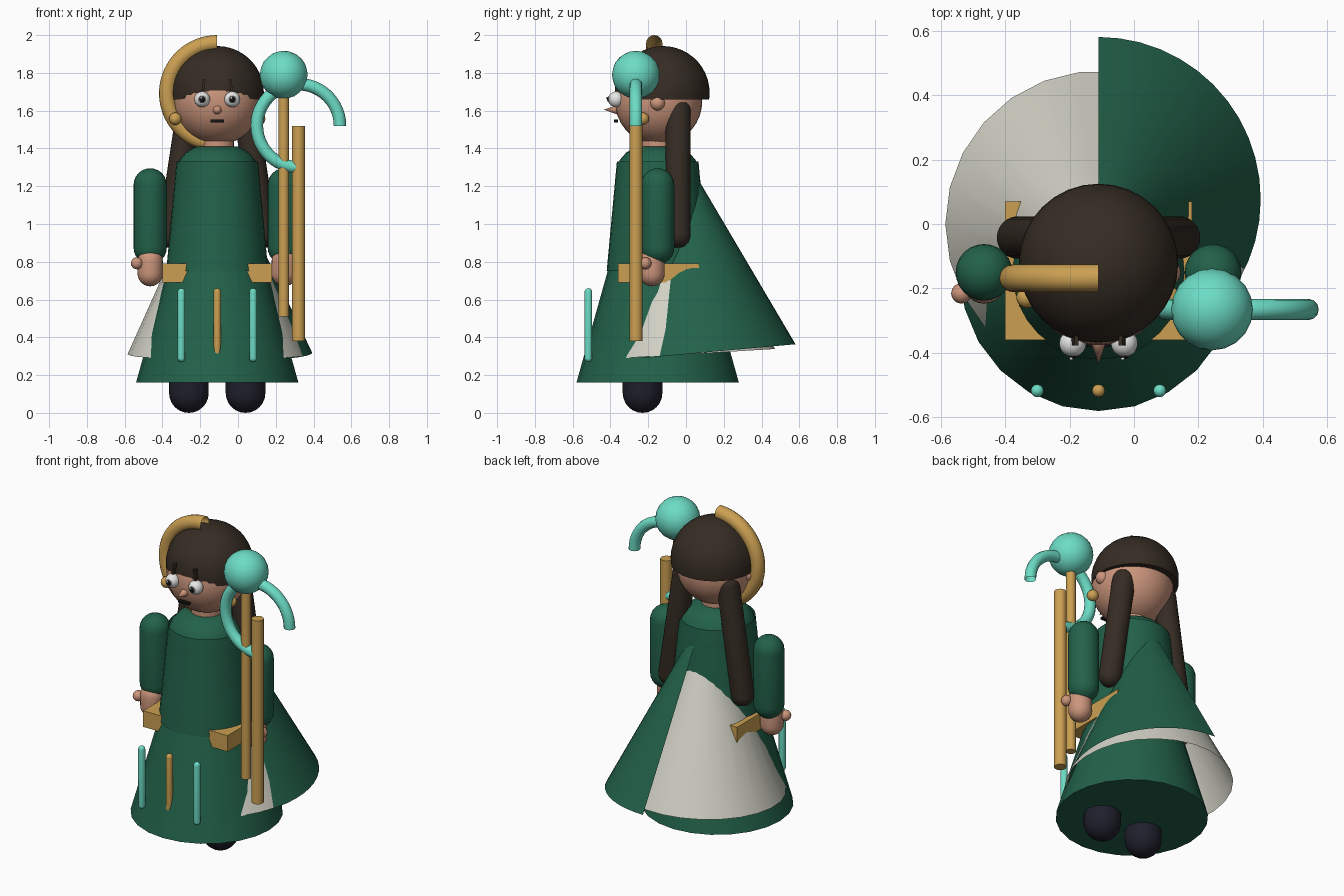
import bpy, bmesh, math
from mathutils import Vector

if "Cube" in bpy.data.objects:
    bpy.data.objects.remove(bpy.data.objects["Cube"])

CX, CY = -0.11, -0.15          # body axis


def mat(name, r, g, b):
    m = bpy.data.materials.new(name)
    m.diffuse_color = (r, g, b, 1)
    m.use_nodes = True
    m.node_tree.nodes["Principled BSDF"].inputs["Base Color"].default_value = m.diffuse_color
    return m


GREEN = mat("deep green", 0.016, 0.12, 0.068)
WHITE = mat("warm white", 0.64, 0.64, 0.56)
GOLD = mat("gold", 0.60, 0.35, 0.085)
TEAL = mat("teal", 0.15, 0.72, 0.56)
SKIN = mat("skin", 0.60, 0.30, 0.20)
HAIR = mat("dark brown", 0.036, 0.025, 0.017)
NAVY = mat("navy", 0.014, 0.014, 0.026)
EYE = mat("eye white", 0.85, 0.85, 0.83)
IRIS = mat("iris grey", 0.22, 0.22, 0.23)
BLACK = mat("black", 0.006, 0.006, 0.007)


def finish(ob, m, angle=40):
    ob.data.materials.append(m)
    bpy.ops.object.select_all(action='DESELECT')
    ob.select_set(True)
    bpy.context.view_layer.objects.active = ob
    bpy.ops.object.shade_smooth_by_angle(angle=math.radians(angle))
    return ob


def from_bm(bm, name, m, loc=(0, 0, 0), recalc=True):
    if recalc:
        bmesh.ops.recalc_face_normals(bm, faces=bm.faces)
    me = bpy.data.meshes.new(name)
    bm.to_mesh(me)
    bm.free()
    ob = bpy.data.objects.new(name, me)
    ob.location = loc
    bpy.context.collection.objects.link(ob)
    return finish(ob, m)


def lathe(name, profile, m, loc, segs=24, axis=None):
    """Revolve (radius, height) points about z; optionally aim z along axis."""
    bm = bmesh.new()
    rings = []
    for r, z in profile:
        if r < 1e-5:
            rings.append([bm.verts.new((0, 0, z))])
        else:
            rings.append([bm.verts.new((r * math.sin(2 * math.pi * i / segs),
                                        r * math.cos(2 * math.pi * i / segs), z))
                          for i in range(segs)])
    for a, b in zip(rings, rings[1:]):
        for i in range(segs):
            j = (i + 1) % segs
            vs = [a[i % len(a)], a[j % len(a)], b[j % len(b)], b[i % len(b)]]
            bm.faces.new(list(dict.fromkeys(vs)))
    ob = from_bm(bm, name, m, loc)
    if axis:
        ob.rotation_mode = 'QUATERNION'
        ob.rotation_quaternion = Vector(axis).to_track_quat('Z', 'Y')
    return ob


def capsule(name, p, q, r, m, r2=None, segs=24):
    """Round-ended rod from end centre p to end centre q."""
    p, q = Vector(p), Vector(q)
    r2 = r2 or r
    h = (q - p).length
    arc = [i * math.pi / 12 for i in range(7)]
    prof = [(r * math.sin(a), -r * math.cos(a)) for a in arc]
    prof += [(r2 * math.cos(a), h + r2 * math.sin(a)) for a in arc]
    prof[0], prof[-1] = (0, -r), (0, h + r2)
    return lathe(name, prof, m, p, segs, q - p)


def rod(name, x, y, z0, z1, r, m):
    return lathe(name, [(0, z0), (r, z0), (r, z1), (0, z1)], m, (x, y, 0), 20)


def ball(name, loc, r, m, scale=(1, 1, 1), segs=20):
    bm = bmesh.new()
    bmesh.ops.create_uvsphere(bm, u_segments=segs, v_segments=segs // 2 + 2, radius=r)
    ob = from_bm(bm, name, m, loc)
    ob.scale = scale
    return ob


def box(name, loc, size, m, tilt=0):
    bm = bmesh.new()
    bmesh.ops.create_cube(bm, size=1)
    bmesh.ops.scale(bm, verts=bm.verts, vec=size)
    ob = from_bm(bm, name, m, loc)
    ob.rotation_euler.y = tilt
    return ob


def arc_tube(name, centre, R, r, a0, a1, m, n=36, segs=16):
    """Open tube bent along an arc in the xz plane."""
    bm = bmesh.new()
    rings = []
    for i in range(n + 1):
        a = math.radians(a0 + (a1 - a0) * i / n)
        rings.append([])
        for k in range(segs):
            t = 2 * math.pi * k / segs
            d = R + r * math.cos(t)
            rings[-1].append(bm.verts.new((d * math.cos(a), r * math.sin(t), d * math.sin(a))))
    for a, b in zip(rings, rings[1:]):
        for k in range(segs):
            j = (k + 1) % segs
            bm.faces.new((a[k], a[j], b[j], b[k]))
    return from_bm(bm, name, m, centre)


def cape(name, cy, cz, R, tilt, apex, a0, a1, n, m):
    """Open leaning cone shell, swept from angle a0 to a1."""
    bm = bmesh.new()
    top = Vector(apex)
    rows = []
    for i in range(n + 1):
        a = math.radians(a0 + (a1 - a0) * i / n)
        s = R * math.sin(a)
        base = Vector((CX + R * math.cos(a), cy + s, cz + tilt * s))
        rows.append([bm.verts.new(base.lerp(top, t)) for t in (0, 0.5, 0.95)])
    for p, q in zip(rows, rows[1:]):
        for k in range(2):
            bm.faces.new((p[k], q[k], q[k + 1], p[k + 1]))
    bmesh.ops.remove_doubles(bm, verts=bm.verts, dist=1e-5)
    return from_bm(bm, name, m, recalc=False)


# Gown: skirt, bodice and rounded shoulders inside the open collar
lathe("skirt", [(0, 0.16), (0.43, 0.16), (0.262, 0.76), (0, 0.76)], GREEN, (CX, CY, 0))
lathe("bodice", [(0.27, 0.75), (0.216, 1.33)], GREEN, (CX, CY, 0), 32)
lathe("shoulders", [(0.222, 1.10), (0.226, 1.23), (0.218, 1.29), (0.2, 1.34), (0.165, 1.38),
                    (0.11, 1.41), (0, 1.415)], GREEN, (CX, CY, 0), 32)
box("belt", (CX, -0.145, 0.74), (0.58, 0.43, 0.10), GOLD)

# Two overlapping capes
cape("white_cape", 0.0, 0.31, 0.475, 0.06, (CX, -0.07, 1.37), 0, 360, 26, WHITE)
cape("green_cape", 0.077, 0.318, 0.503, 0.09, (CX, -0.02, 1.38), -90, 90, 24, GREEN)

# Hanging tassels
for dx, m, n in ((-0.19, TEAL, "left"), (0, GOLD, "middle"), (0.19, TEAL, "right")):
    capsule(n + "_tassel", (CX + dx, -0.517, 0.29), (CX + dx, -0.517, 0.64), 0.02, m, segs=12)

# Head and neck
rod("neck", CX, CY, 1.36, 1.48, 0.09, SKIN)
ball("head", (CX, -0.145, 1.65), 0.231, SKIN, segs=32)
HR = 0.247
cut = math.asin(-0.035 / HR)
prof = [(HR * math.cos(a), HR * math.sin(a))
        for a in [cut + (math.pi / 2 - cut) * i / 12 for i in range(12)]]
lathe("hair_cap", [(0, -0.035)] + prof + [(0, HR)], HAIR, (CX, -0.122, 1.695), 32)

# Face
lathe("nose", [(0, 0), (0.024, 0), (0, 0.07)], SKIN, (CX, -0.365, 1.605), 16, (0, -1, 0))
box("mouth", (CX, -0.371, 1.545), (0.07, 0.02, 0.014), BLACK)

# Mirrored parts
for s, n in ((-1, "left"), (1, "right")):
    ex = CX + s * 0.08
    ball(n + "_eye", (ex, -0.37, 1.66), 0.042, EYE)
    ball(n + "_iris", (ex, -0.396, 1.66), 0.025, IRIS, (1, 0.75, 1))
    ball(n + "_pupil", (ex, -0.404, 1.66), 0.018, BLACK, (1, 0.8, 1), 14)
    ball(n + "_glint", (ex - 0.005, -0.417, 1.667), 0.006, EYE, segs=10)
    box(n + "_brow", (CX + s * 0.073, -0.362, 1.73), (0.013, 0.03, 0.075), HAIR, -s * 0.12)
    ball(n + "_ear", (CX + s * 0.215, -0.15, 1.64), 0.04, SKIN)
    ball(n + "_earring", (CX + s * 0.222, -0.228, 1.557), 0.033, GOLD, segs=16)
    capsule(n + "_hair_lock", (CX + s * 0.25, -0.042, 0.94), (CX + s * 0.15, -0.042, 1.60),
            0.066, HAIR)
    ax = CX + s * 0.355
    capsule(n + "_sleeve", (ax, CY, 0.875), (ax, CY, 1.207), 0.088, GREEN)
    capsule(n + "_hand", (ax, -0.18, 0.737), (ax, -0.18, 0.805), 0.067, SKIN)
    ball(n + "_thumb", (CX + s * 0.425, -0.215, 0.792), 0.032, SKIN, segs=16)
    fx = CX + s * 0.15
    capsule(n + "_foot", (fx, -0.23, 0.105), (fx, -0.23, 0.22), 0.105, NAVY)

# Half ring around the head
arc_tube("halo", (CX, -0.168, 1.692), 0.265, 0.043, 90, 270, GOLD)

# Staff: two poles, orb and hook
rod("inner_pole", 0.242, -0.265, 0.51, 1.75, 0.028, GOLD)
rod("outer_pole", 0.32, -0.265, 0.38, 1.52, 0.035, GOLD)
arc_tube("staff_hook", (0.32, -0.265, 1.52), 0.22, 0.033, 0, 270, TEAL, segs=12)
bm = bmesh.new()
bmesh.ops.create_icosphere(bm, subdivisions=3, radius=0.127)
from_bm(bm, "staff_orb", TEAL, (0.242, -0.265, 1.79))
